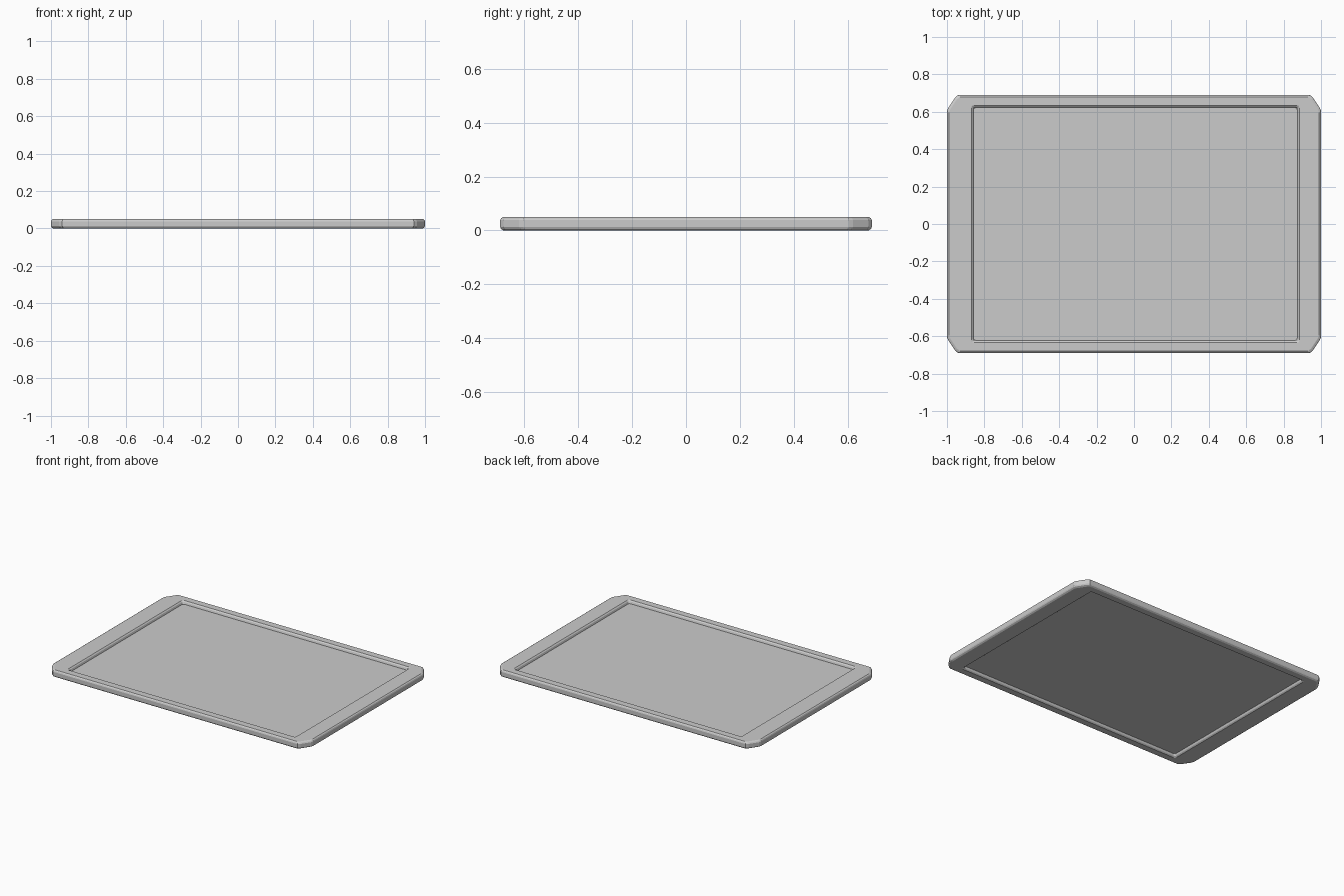
import bpy, bmesh

if "Cube" in bpy.data.objects:
    bpy.data.objects.remove(bpy.data.objects["Cube"])


def ring(x0, x1, y, corner):
    """Closed outline; corner lists insets from the (+x, +y) corner, side to back."""
    pts = [(x1 - a, y - b) for a, b in corner]
    pts += [(x0 + a, y - b) for a, b in reversed(corner)]
    pts += [(x0 + a, -y + b) for a, b in corner]
    pts += [(x1 - a, -y + b) for a, b in reversed(corner)]
    return pts


def loft(name, rings, closed=False, caps=False):
    bm = bmesh.new()
    loops = [[bm.verts.new((x, y, z)) for x, y in pts] for pts, z in rings]
    n = len(loops[0])
    pairs = list(zip(loops, loops[1:]))
    if closed:
        pairs.append((loops[-1], loops[0]))
    for a, b in pairs:
        for i in range(n):
            j = (i + 1) % n
            bm.faces.new((a[i], a[j], b[j], b[i]))
    if caps:
        bm.faces.new(loops[0])
        bm.faces.new(loops[-1])
    bmesh.ops.recalc_face_normals(bm, faces=bm.faces)
    mesh = bpy.data.meshes.new(name)
    bm.to_mesh(mesh)
    bm.free()
    obj = bpy.data.objects.new(name, mesh)
    bpy.context.collection.objects.link(obj)
    return obj


OUTER = [(0, .085), (.006, .07), (.044, .013), (.06, 0)]
INNER = [(0, .012), (.002, .006), (.006, .002), (.012, 0)]


def outer(d):
    return ring(-1 + d, 1 - d, .69 - d, OUTER)


def opening(d):
    return ring(-.87 + d, .885 - d, .634 - d, INNER)


# Frame: bevelled outside, sloping lips inside
loft("frame", [
    (outer(.012), 0), (outer(.003), .006), (outer(0), .013),
    (outer(0), .038), (outer(.003), .045), (outer(.01), .05),
    (opening(0), .05), (opening(.008), .043), (opening(.012), .032),
    (opening(.012), .018), (opening(.008), .007), (opening(0), 0),
], closed=True)

# Thin panel recessed on both sides
loft("panel", [(opening(.008), .02), (opening(.008), .03)], caps=True)
